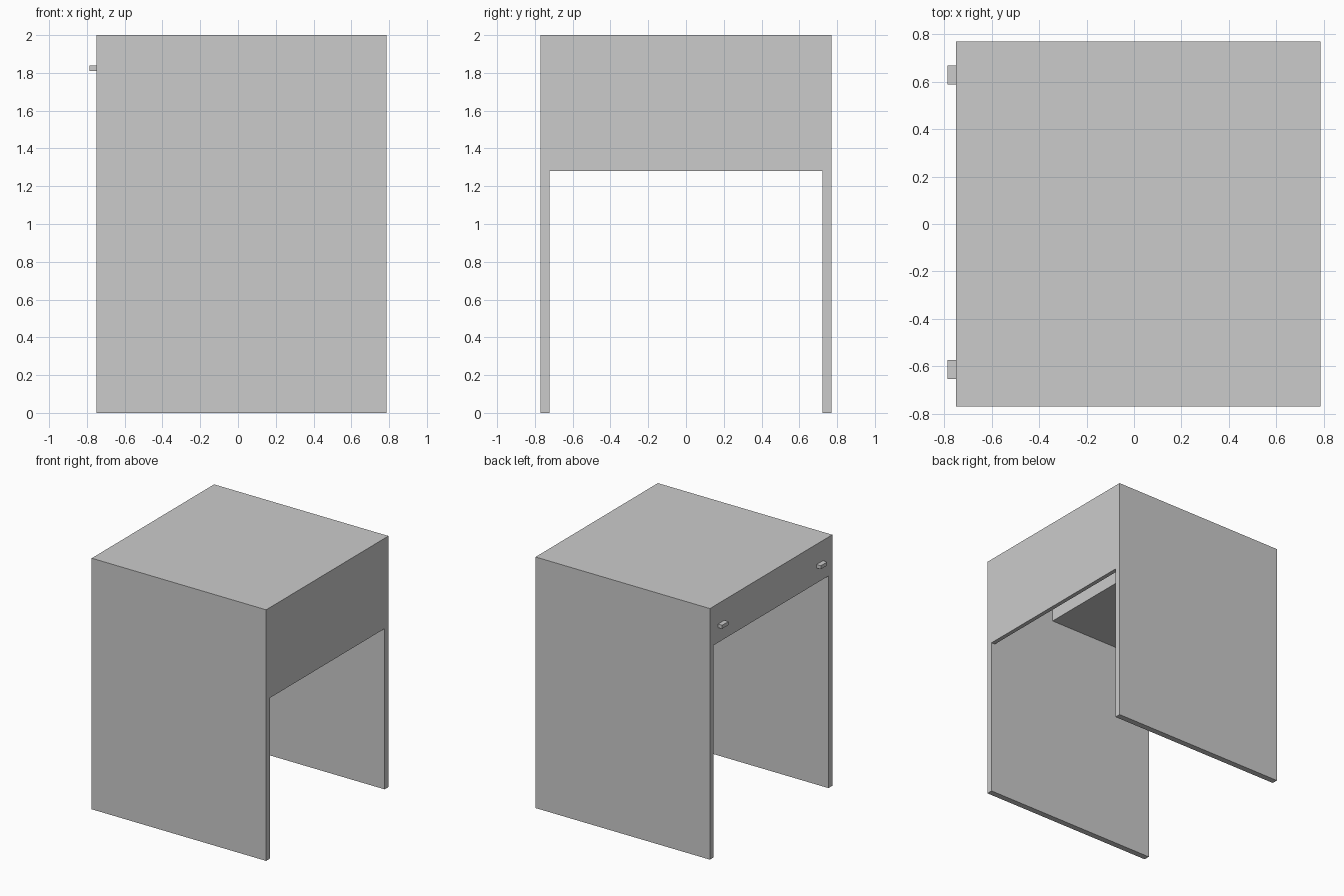
import bpy

if "Cube" in bpy.data.objects:
    bpy.data.objects.remove(bpy.data.objects["Cube"])

X0, X1 = -0.75, 0.787     # drawer side, closed side
Y, T = 0.77, 0.048        # half width, board thickness


def box(name, x0, x1, y0, y1, z0, z1):
    bpy.ops.mesh.primitive_cube_add(
        size=1, location=((x0 + x1) / 2, (y0 + y1) / 2, (z0 + z1) / 2))
    ob = bpy.context.object
    ob.name = name
    ob.scale = (x1 - x0, y1 - y0, z1 - z0)
    bpy.ops.object.transform_apply(location=False, rotation=False, scale=True)
    return ob


inner = Y - T

# Side panels reaching the floor
box("side_panel_near", X0, X1, -Y, -inner, 0, 2)
box("side_panel_far", X0, X1, inner, Y, 0, 2)

# Desk top and modesty panel between the sides
box("desk_top", X0, X1, -inner, inner, 2 - T, 2)
box("modesty_panel", X1 - 0.033, X1, -inner, inner, 1.28, 2 - T)

# Wide drawer under the top, open to the other side
box("drawer", X0, 0.19, -inner, inner, 1.69, 2 - T)

# Two small pulls on the drawer front
for name, y in (("drawer_pull_near", -0.613), ("drawer_pull_far", 0.629)):
    box(name, -0.787, X0, y - 0.04, y + 0.04, 1.81, 1.838)
